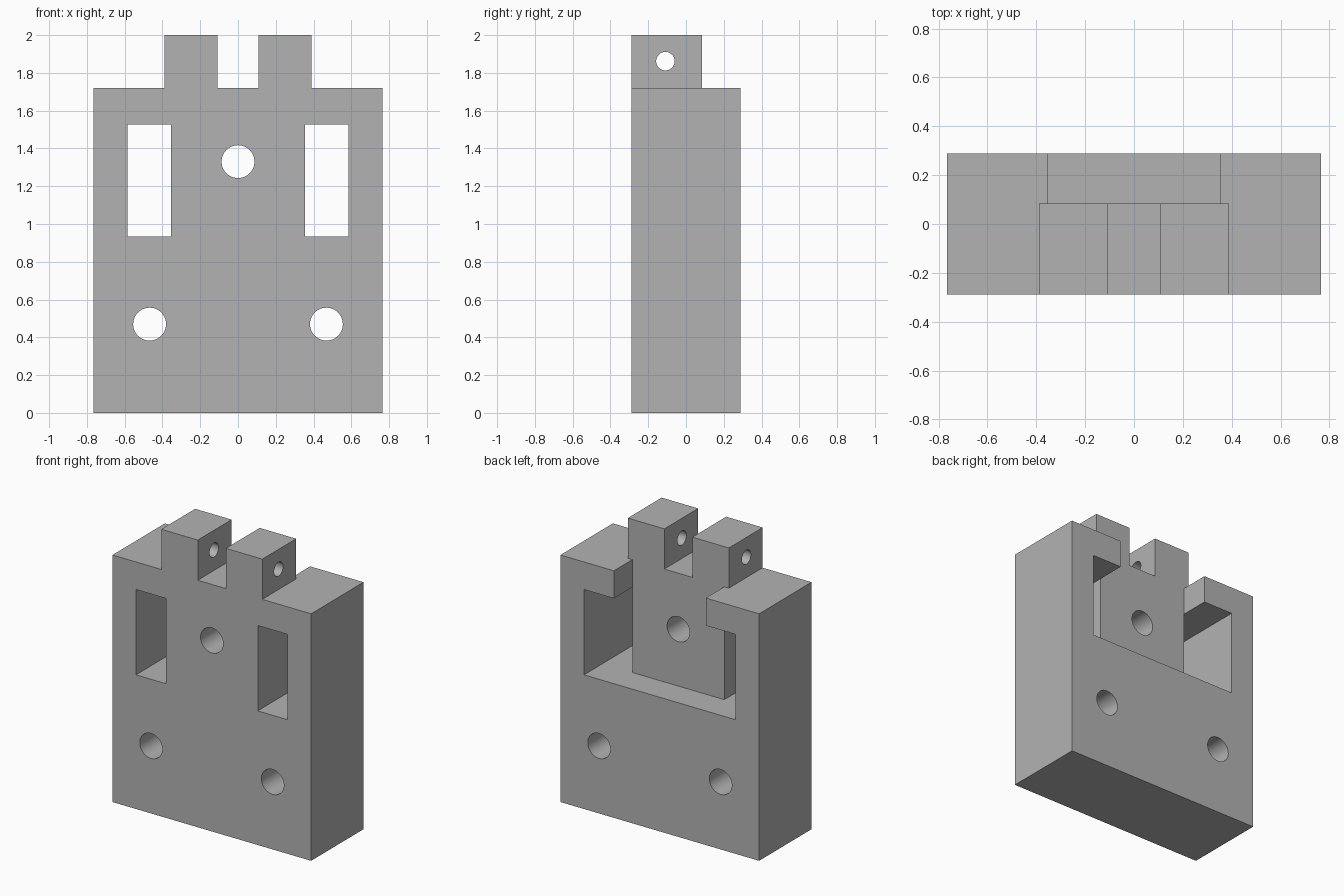
import bpy
import bmesh
import math

if "Cube" in bpy.data.objects:
    bpy.data.objects.remove(bpy.data.objects["Cube"], do_unlink=True)

HALF_W, HALF_D = 0.765, 0.288      # block half width and half depth
SHOULDER, TOP = 1.72, 2.0          # shoulder and lug heights
LUG_IN, LUG_OUT = 0.108, 0.389     # lug inner and outer sides
WALL_BACK = 0.084                  # rear face of the centre wall and lugs
WIN_IN, WIN_OUT = 0.354, 0.584     # window sides
WIN_LOW, WIN_HIGH = 0.934, 1.528   # window bottom and top

grey = bpy.data.materials.new("plain_grey")
grey.use_nodes = True
colour = (0.45, 0.45, 0.45, 1)
grey.diffuse_color = colour
grey.node_tree.nodes["Principled BSDF"].inputs["Base Color"].default_value = colour


def prism(name, outline, y0, y1):
    """Solid made by extruding an (x, z) outline along y."""
    bm = bmesh.new()
    face = bm.faces.new([bm.verts.new((x, y0, z)) for x, z in outline])
    moved = bmesh.ops.extrude_face_region(bm, geom=[face])["geom"]
    verts = [v for v in moved if isinstance(v, bmesh.types.BMVert)]
    bmesh.ops.translate(bm, vec=(0, y1 - y0, 0), verts=verts)
    bmesh.ops.recalc_face_normals(bm, faces=bm.faces)
    mesh = bpy.data.meshes.new(name)
    bm.to_mesh(mesh)
    bm.free()
    mesh.materials.append(grey)
    obj = bpy.data.objects.new(name, mesh)
    bpy.context.collection.objects.link(obj)
    return obj


def box(name, x0, x1, y0, y1, z0, z1):
    return prism(name, [(x0, z0), (x1, z0), (x1, z1), (x0, z1)], y0, y1)


def rod(name, radius, location, rotation):
    bpy.ops.mesh.primitive_cylinder_add(
        vertices=48, radius=radius, depth=3, location=location, rotation=rotation)
    obj = bpy.context.object
    obj.name = name
    obj.data.materials.append(grey)
    return obj


# Block with two lugs, from one symmetric front outline
right_half = [(HALF_W, 0), (HALF_W, SHOULDER), (LUG_OUT, SHOULDER),
              (LUG_OUT, TOP), (LUG_IN, TOP), (LUG_IN, SHOULDER)]
left_half = [(-x, z) for x, z in reversed(right_half)]
block = prism("mounting_block", right_half + left_half, -HALF_D, HALF_D)

# Rear pocket, its open slot at the top, and the step behind the lugs
cutters = [
    box("lug_step_cutter", -0.5, 0.5, WALL_BACK, 1, SHOULDER, 3),
    box("pocket_cutter", -WIN_OUT, WIN_OUT, WALL_BACK, 1, WIN_LOW, WIN_HIGH),
    box("slot_cutter", -WIN_IN, WIN_IN, WALL_BACK, 1, WIN_LOW + 0.2, 3),
]

# Side windows and bolt holes through the block
across_y = (math.pi / 2, 0, 0)
for side in (-1, 1):
    x0, x1 = sorted((side * WIN_IN, side * WIN_OUT))
    cutters.append(box("window_cutter", x0, x1, -1, 0.2, WIN_LOW, WIN_HIGH))
    cutters.append(rod("bolt_cutter", 0.087, (side * 0.468, 0, 0.47), across_y))
cutters.append(rod("centre_bolt_cutter", 0.087, (0, 0, 1.33), across_y))

# Pin hole through both lugs
cutters.append(rod("pin_cutter", 0.049, (0, -0.109, 1.862), (0, math.pi / 2, 0)))

bpy.ops.object.select_all(action="DESELECT")
block.select_set(True)
bpy.context.view_layer.objects.active = block
for cutter in cutters:
    cutter.hide_render = True
    mod = block.modifiers.new(cutter.name, "BOOLEAN")
    mod.operation = "DIFFERENCE"
    mod.solver = "EXACT"
    mod.object = cutter
    bpy.ops.object.modifier_apply(modifier=mod.name)
    bpy.data.objects.remove(cutter, do_unlink=True)

# Smooth hole walls, crisp edges
bpy.ops.object.shade_smooth_by_angle(angle=math.radians(30))
